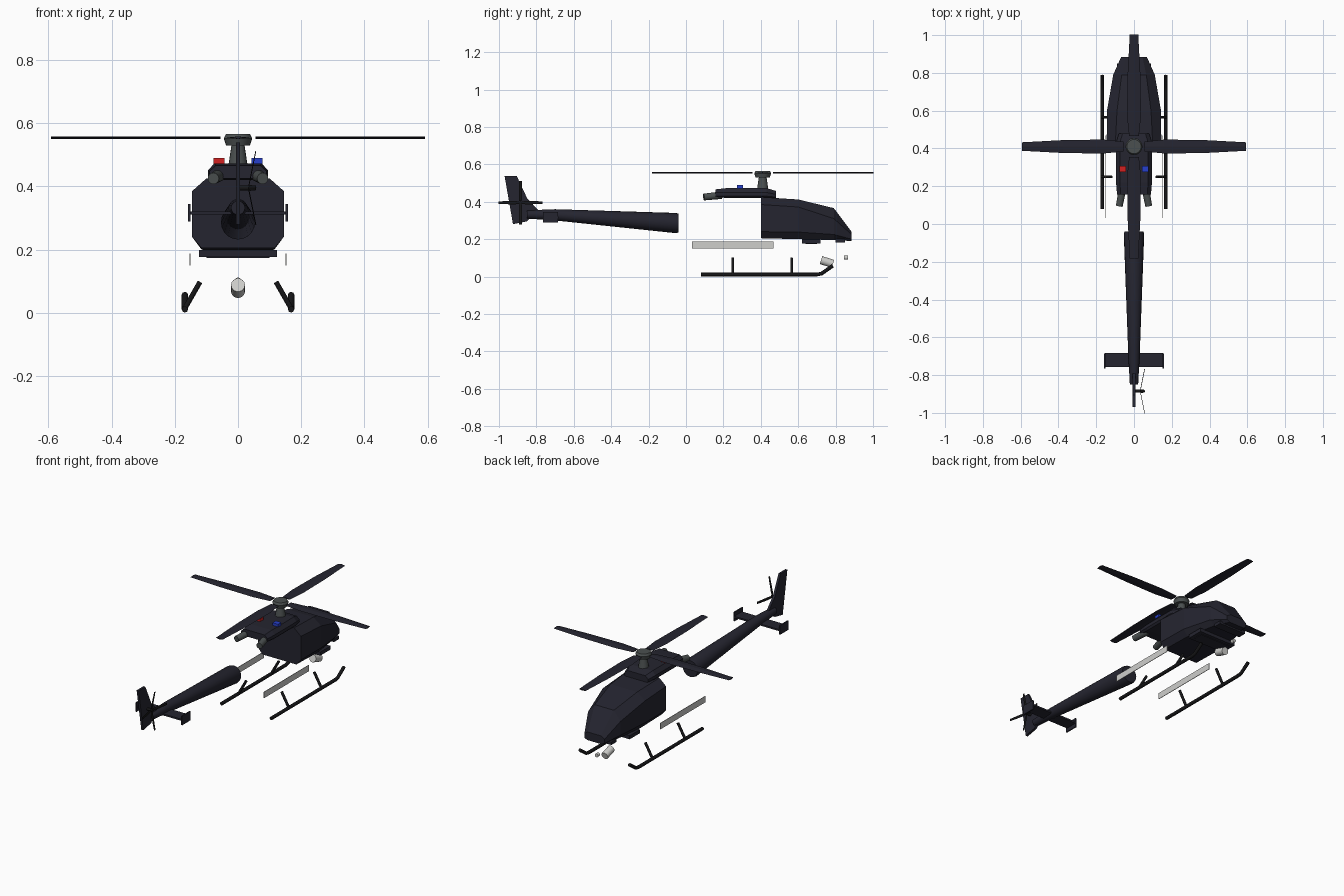
import bpy, bmesh, math
from mathutils import Vector, Matrix

cube = bpy.data.objects.get("Cube")
if cube:
    bpy.data.objects.remove(cube, do_unlink=True)


def material(name, rgb):
    m = bpy.data.materials.new(name)
    m.use_nodes = True
    m.diffuse_color = (*rgb, 1)
    bsdf = next(n for n in m.node_tree.nodes if n.type == 'BSDF_PRINCIPLED')
    bsdf.inputs["Base Color"].default_value = (*rgb, 1)
    return m


NAVY = material("navy paint", (0.018, 0.018, 0.029))
BLACK = material("black metal", (0.008, 0.008, 0.009))
GREY = material("dark grey metal", (0.07, 0.08, 0.08))
LIGHT = material("light grey", (0.62, 0.62, 0.60))
RED = material("red lamp", (0.65, 0.015, 0.015))
BLUE = material("blue lamp", (0.02, 0.05, 0.6))


def finish(bm, name, mat, smooth=False):
    bmesh.ops.recalc_face_normals(bm, faces=bm.faces)
    me = bpy.data.meshes.new(name)
    bm.to_mesh(me)
    bm.free()
    me.materials.append(mat)
    ob = bpy.data.objects.new(name, me)
    bpy.context.collection.objects.link(ob)
    if smooth:
        bpy.ops.object.select_all(action='DESELECT')
        ob.select_set(True)
        bpy.context.view_layer.objects.active = ob
        bpy.ops.object.shade_smooth_by_angle(angle=math.radians(40))
    return ob


def box(name, center, size, mat):
    bm = bmesh.new()
    bmesh.ops.create_cube(bm, size=1, matrix=Matrix.Translation(center) @ Matrix.Diagonal((*size, 1)))
    return finish(bm, name, mat)


def rod(name, a, b, r1, r2, mat, sides=16):
    """Capped cone or cylinder from a to b."""
    a, b = Vector(a), Vector(b)
    d = b - a
    rot = d.to_track_quat('Z', 'Y').to_matrix().to_4x4()
    bm = bmesh.new()
    bmesh.ops.create_cone(bm, cap_ends=True, segments=sides, radius1=r1, radius2=r2,
                          depth=d.length, matrix=Matrix.Translation((a + b) / 2) @ rot)
    return finish(bm, name, mat, True)


def loft(name, rings, mat, smooth=False):
    """Skin closed rings of points and cap both ends."""
    bm = bmesh.new()
    vs = [[bm.verts.new(p) for p in ring] for ring in rings]
    n = len(vs[0])
    for p, q in zip(vs, vs[1:]):
        for i in range(n):
            bm.faces.new((p[i], p[(i + 1) % n], q[(i + 1) % n], q[i]))
    bm.faces.new(vs[0])
    bm.faces.new(vs[-1])
    return finish(bm, name, mat, smooth)


def octagon(y, wb, zb, w, zl, zh, wt, zt):
    half = [(wb, zb), (w, zl), (w, zh), (wt, zt)]
    return [(x, y, z) for x, z in half] + [(-x, y, z) for x, z in reversed(half)]


def circle(y, z, r, n=20):
    return [(r * math.cos(math.tau * i / n), y, z + r * math.sin(math.tau * i / n)) for i in range(n)]


# Cabin and engine cowling
loft("cabin", [octagon(0.40, 0.115, 0.205, 0.145, 0.24, 0.385, 0.10, 0.425),
               octagon(0.60, 0.115, 0.20, 0.143, 0.238, 0.372, 0.09, 0.412),
               octagon(0.79, 0.085, 0.195, 0.11, 0.225, 0.31, 0.065, 0.366),
               octagon(0.885, 0.05, 0.19, 0.068, 0.20, 0.225, 0.045, 0.24)], NAVY)
loft("engine_cowling", [octagon(0.157, 0.08, 0.425, 0.09, 0.432, 0.448, 0.07, 0.466),
                        octagon(0.22, 0.085, 0.42, 0.095, 0.43, 0.45, 0.075, 0.473),
                        octagon(0.43, 0.085, 0.42, 0.095, 0.43, 0.45, 0.075, 0.473),
                        octagon(0.48, 0.07, 0.415, 0.08, 0.425, 0.44, 0.06, 0.458)], NAVY)
box("belly_crossbar", (0, 0.67, 0.188), (0.246, 0.10, 0.022), NAVY)
box("belly_plate", (0, 0.67, 0.182), (0.20, 0.06, 0.016), NAVY)
box("chin_bar", (0, 0.825, 0.192), (0.18, 0.05, 0.018), NAVY)

# Tail boom, fin and stabiliser
loft("tail_boom", [circle(-0.04, 0.286, 0.05), circle(-0.055, 0.286, 0.054),
                   circle(-0.70, 0.33, 0.03), circle(-0.85, 0.332, 0.022)], NAVY, True)
fin = [(-0.97, 0.538), (-0.905, 0.538), (-0.85, 0.42), (-0.79, 0.355), (-0.85, 0.295), (-0.925, 0.28)]
loft("tail_fin", [[(x, y, z) for y, z in fin] for x in (-0.007, 0.007)], NAVY)
box("stabiliser", (0, -0.72, 0.316), (0.308, 0.075, 0.01), NAVY)

# Four blades shared by both rotors, tapering to the tip
def blades(name, root, tip, chord, tip_chord, thick, cone, place, mat):
    outline = [(root, 0.35 * chord), (root + 0.2 * (tip - root), 0.5 * chord),
               (root + 0.6 * (tip - root), 0.46 * chord), (tip, 0.5 * tip_chord)]
    for k in range(4):
        turn = place @ Matrix.Rotation(k * math.pi / 2, 4, 'Z')
        rings = [[turn @ Vector((r, s * c, r * cone + t)) for s, t in
                  ((-1, 0), (0, thick / 2), (1, 0), (0, -thick / 2))] for r, c in outline]
        loft(f"{name}_{k + 1}", rings, mat)


blades("main_blade", 0.055, 0.592, 0.074, 0.045, 0.008, 0.0,
       Matrix.Translation((0, 0.41, 0.554)), NAVY)
blades("tail_blade", 0.008, 0.117, 0.018, 0.014, 0.003, 0.2,
       Matrix.Translation((0.033, -0.885, 0.395)) @ Matrix.Rotation(math.pi / 2, 4, 'Y'), BLACK)
rod("tail_rotor_shaft", (0, -0.885, 0.395), (0.042, -0.885, 0.395), 0.008, 0.008, BLACK, 10)
rod("rotor_mast", (0, 0.41, 0.455), (0, 0.41, 0.535), 0.032, 0.02, GREY)
rod("rotor_hub", (0, 0.41, 0.53), (0, 0.41, 0.552), 0.038, 0.045, GREY)
rod("rotor_cap", (0, 0.41, 0.552), (0, 0.41, 0.565), 0.045, 0.038, GREY)

# Paired parts on each side
for side, s, lamp in (("left", 1, BLUE), ("right", -1, RED)):
    box(f"{side}_stabiliser_endplate", (s * 0.154, -0.725, 0.317), (0.007, 0.08, 0.056), NAVY)
    box(f"{side}_lamp", (s * 0.06, 0.29, 0.48), (0.036, 0.032, 0.018), lamp)
    rod(f"{side}_exhaust", (s * 0.06, 0.19, 0.435), (s * 0.078, 0.095, 0.425), 0.02, 0.018, GREY)
    box(f"{side}_side_strip", (s * 0.152, 0.25, 0.168), (0.003, 0.436, 0.038), LIGHT)
    for end, y in (("rear", 0.25), ("front", 0.565)):
        rod(f"{side}_{end}_strut", (s * 0.168, y, 0.014), (s * 0.12, y, 0.098), 0.008, 0.008, BLACK, 10)
    # Skid tube swept along a path with a raised front end
    cu = bpy.data.curves.new(f"{side}_skid", 'CURVE')
    cu.dimensions = '3D'
    cu.bevel_depth = 0.01
    cu.bevel_resolution = 2
    cu.use_fill_caps = True
    path = [(0.08, 0.011), (0.70, 0.011), (0.725, 0.016), (0.785, 0.058)]
    sp = cu.splines.new('POLY')
    sp.points.add(len(path) - 1)
    for p, (y, z) in zip(sp.points, path):
        p.co = (s * 0.168, y, z, 1)
    cu.materials.append(BLACK)
    bpy.context.collection.objects.link(bpy.data.objects.new(f"{side}_skid", cu))

# Searchlight under the nose
rod("searchlight_body", (0, 0.722, 0.088), (0, 0.786, 0.068), 0.022, 0.022, LIGHT)
rod("searchlight_sensor", (0, 0.845, 0.101), (0, 0.866, 0.101), 0.011, 0.011, LIGHT, 12)
